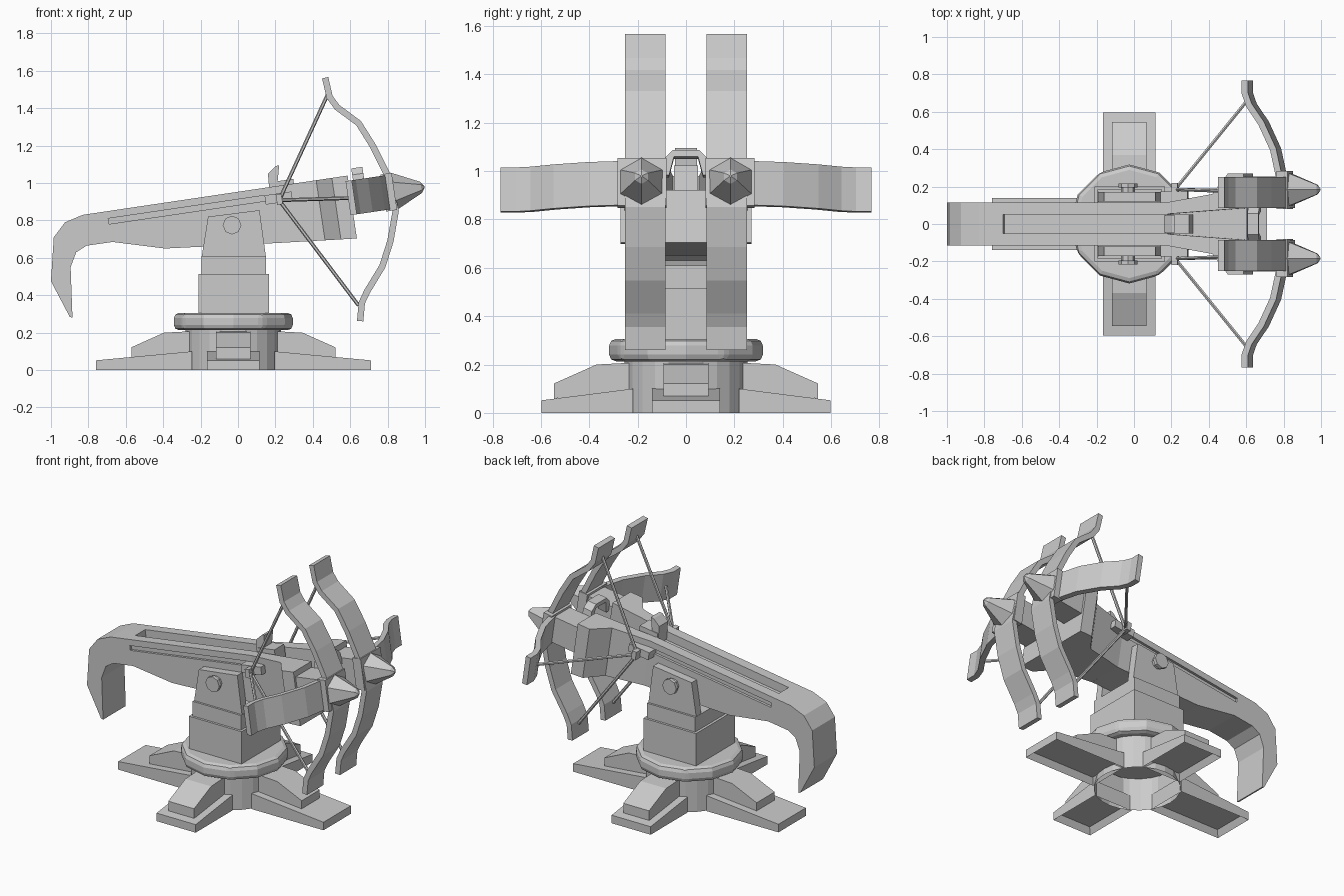
import bpy, bmesh, math
from mathutils import Matrix, Vector

if "Cube" in bpy.data.objects:
    bpy.data.objects.remove(bpy.data.objects["Cube"])

CX = -0.025                                   # turret axis
PITCH = math.radians(8.4)
TILT = Matrix.Translation((0, 0, 0.832)) @ Matrix.Rotation(-PITCH, 4, 'Y')
ID = Matrix.Identity(4)


def finish(name, bm, mat=ID):
    bmesh.ops.recalc_face_normals(bm, faces=bm.faces)
    bm.transform(mat)
    me = bpy.data.meshes.new(name)
    bm.to_mesh(me)
    bm.free()
    ob = bpy.data.objects.new(name, me)
    bpy.context.collection.objects.link(ob)
    return ob


def prism_bm(pts, axis, lo, hi):
    """Extrude a closed 2D outline along an axis (other two axes in xyz order)."""
    def co(p, d):
        return {'x': (d, p[0], p[1]), 'y': (p[0], d, p[1]), 'z': (p[0], p[1], d)}[axis]
    bm = bmesh.new()
    a = [bm.verts.new(co(p, lo)) for p in pts]
    b = [bm.verts.new(co(p, hi)) for p in pts]
    bm.faces.new(a)
    bm.faces.new(b)
    for i in range(len(pts)):
        j = (i + 1) % len(pts)
        bm.faces.new((a[i], a[j], b[j], b[i]))
    return bm


def prism(name, pts, axis, lo, hi, mat=ID):
    return finish(name, prism_bm(pts, axis, lo, hi), mat)


def box(name, x, y, z, mat=ID):
    return prism(name, [(x[0], y[0]), (x[1], y[0]), (x[1], y[1]), (x[0], y[1])], 'z', *z, mat)


def rod(name, a, b, r1, r2, sides):
    a, b = Vector(a), Vector(b)
    bm = bmesh.new()
    bmesh.ops.create_cone(bm, cap_ends=True, segments=sides, radius1=r1, radius2=r2,
                          depth=(b - a).length)
    q = (b - a).to_track_quat('Z', 'Y').to_matrix().to_4x4()
    return finish(name, bm, Matrix.Translation((a + b) / 2) @ q)


def ribbon(path, t):
    """Outline of constant thickness around a centre line."""
    left, right = [], []
    for i, p in enumerate(path):
        p = Vector(p)
        d = (Vector(path[min(i + 1, len(path) - 1)]) - Vector(path[max(i - 1, 0)])).normalized()
        n = Vector((-d.y, d.x)) * t / 2
        left.append(tuple(p + n))
        right.append(tuple(p - n))
    return left + right[::-1]


def mirrored(pts):
    return pts + [(x, -y) for x, y in reversed(pts)]


def cut(ob, cutter):
    m = ob.modifiers.new("cut", 'BOOLEAN')
    m.operation, m.object, m.solver = 'DIFFERENCE', cutter, 'EXACT'
    cutter.hide_render = True
    cutter.hide_viewport = True


# Base: four stepped feet, hollow underneath
for i in range(4):
    reach = 0.735 if i % 2 == 0 else 0.597
    m = Matrix.Translation((CX, 0, 0)) @ Matrix.Rotation(i * math.pi / 2, 4, 'Z')
    bm = prism_bm([(0.22, 0), (reach, 0), (reach, 0.052), (0.22, 0.1)], 'y', -0.14, 0.14)
    bmesh.ops.recalc_face_normals(bm, faces=bm.faces)
    f = min(bm.faces, key=lambda f: f.calc_center_median().z)
    bmesh.ops.inset_region(bm, faces=[f], thickness=0.03)
    bmesh.ops.translate(bm, verts=f.verts, vec=(0, 0, 0.04))
    finish("foot_plate", bm, m)
    prism("foot_step", [(0.235, 0.075), (0.545, 0.06), (0.545, 0.122), (0.37, 0.2),
                        (0.235, 0.207)], 'y', -0.092, 0.092, m)

# Base drum, open below, and bevelled turntable ring
bm = bmesh.new()
bmesh.ops.create_cone(bm, cap_ends=True, segments=24, radius1=0.255, radius2=0.255, depth=0.23)
bmesh.ops.delete(bm, geom=[f for f in bm.faces if f.normal.z < -0.9], context='FACES_ONLY')
finish("base_drum", bm, Matrix.Translation((CX, 0, 0.115)))
ring = rod("turntable_ring", (CX, 0, 0.213), (CX, 0, 0.306), 0.318, 0.318, 12)
bev = ring.modifiers.new("bevel", 'BEVEL')
bev.width, bev.segments = 0.028, 2

# Turret block, collar, cheeks and trunnion pins
box("turret_block", (-0.212, 0.165), (-0.2, 0.2), (0.3, 0.515))
box("turret_collar", (-0.195, 0.15), (-0.185, 0.185), (0.51, 0.61))
for s in (-1, 1):
    prism("turret_cheek", [(-0.195, 0.6), (0.15, 0.6), (0.115, 0.855), (-0.16, 0.82)],
          'y', s * 0.12, s * 0.172)
    rod("trunnion_pin", (-0.032, s * 0.15, 0.775), (-0.032, s * 0.2, 0.775), 0.038, 0.038, 8)
    rod("trunnion_cap", (-0.032, s * 0.195, 0.775), (-0.032, s * 0.217, 0.775), 0.05, 0.05, 8)

# Stock with drooping tail
stock = prism("stock", [(-0.9, 0.285), (-1.0, 0.475), (-0.985, 0.71), (-0.925, 0.79),
                        (-0.83, 0.83), (0.18, 0.98), (0.225, 0.68), (-0.39, 0.65),
                        (-0.67, 0.685), (-0.81, 0.665), (-0.865, 0.63), (-0.895, 0.55),
                        (-0.885, 0.28)], 'y', -0.116, 0.116)

# Flared head of the stock, underside sloping down to the front
bm = prism_bm(mirrored([(0.19, 0.115), (0.44, 0.16), (0.525, 0.27), (0.61, 0.27)]),
              'z', -0.2, 0.12)
for v in bm.verts:
    if v.co.z < 0:
        v.co.z = -0.165 - 0.09 * v.co.x
head = finish("stock_head", bm, TILT)

# Cutters: bolt slot, front trough, side slots
cut(stock, box("slot_cutter", (-0.69, 0.3), (-0.05, 0.05), (0.065, 0.2), TILT))
cut(head, prism("trough_cutter", mirrored([(0.15, 0.05), (0.65, 0.088)]), 'z', 0.0, 0.2, TILT))
for s in (-1, 1):
    cut(stock, box("side_slot_cutter", (-0.69, 0.4), sorted((s * 0.1, s * 0.2)),
                   (0.05, 0.08), TILT))

# Catch hook, carriage and front bridge
prism("catch_hook", [(0.17, 0.93), (0.16, 1.05), (0.2, 1.09), (0.22, 1.095), (0.212, 1.01),
                     (0.24, 0.95)], 'y', -0.045, 0.045)
box("catch_carriage", (0.19, 0.32), (-0.05, 0.05), (0.0, 0.145), TILT)
prism("front_bridge", [(-0.1, 0.05), (-0.09, 0.12), (-0.055, 0.155), (0.055, 0.155),
                       (0.09, 0.12), (0.1, 0.05), (0.07, 0.05), (0.05, 0.127),
                       (-0.05, 0.127), (-0.07, 0.05)], 'x', 0.635, 0.695, TILT)

# Bow outlines: upright limb in x-z, sideways limb in tilted x-y
upright = ribbon([(0.466, 1.563), (0.49, 1.46), (0.53, 1.405), (0.645, 1.32), (0.72, 1.2),
                  (0.805, 1.03), (0.843, 0.85), (0.815, 0.69), (0.772, 0.555), (0.69, 0.42),
                  (0.662, 0.36), (0.653, 0.262)], 0.034)
sideways = [(0.8, 0.24), (0.765, 0.4), (0.7, 0.54), (0.635, 0.635), (0.612, 0.7), (0.612, 0.768)]

for s in (-1, 1):
    # Bows
    prism("upright_bow", upright, 'y', s * 0.085, s * 0.252)
    bm = prism_bm(ribbon([(x, s * y) for x, y in sideways], 0.034), 'z', -0.092, 0.092)
    finish("sideways_bow", bm, TILT)
    # Hub and nose
    box("bow_bracket", (0.6, 0.8), sorted((s * 0.095, s * 0.255)), (-0.085, 0.085), TILT)
    box("bow_hub", (0.785, 0.845), sorted((s * 0.08, s * 0.283)), (-0.1, 0.1), TILT)
    y = s * 0.184
    rod("nose_cone", TILT @ Vector((0.84, y, 0)), TILT @ Vector((0.99, y, 0)), 0.102, 0.03, 6)
    rod("nose_tip", TILT @ Vector((0.99, y, 0)), TILT @ Vector((1.008, y, 0)), 0.03, 0.004, 6)
    # String slider and strings
    box("string_slider", (0.155, 0.3), sorted((s * 0.1, s * 0.175)), (0.03, 0.08), TILT)
    box("slider_peg", (0.215, 0.245), sorted((s * 0.15, s * 0.22)), (0.02, 0.075), TILT)
    start = (0.22, s * 0.185, 0.908)
    for end in ((0.48, s * 0.175, 1.475), (0.645, s * 0.175, 0.345), (0.605, s * 0.66, 0.92)):
        rod("bow_string", start, end, 0.01, 0.01, 6)
